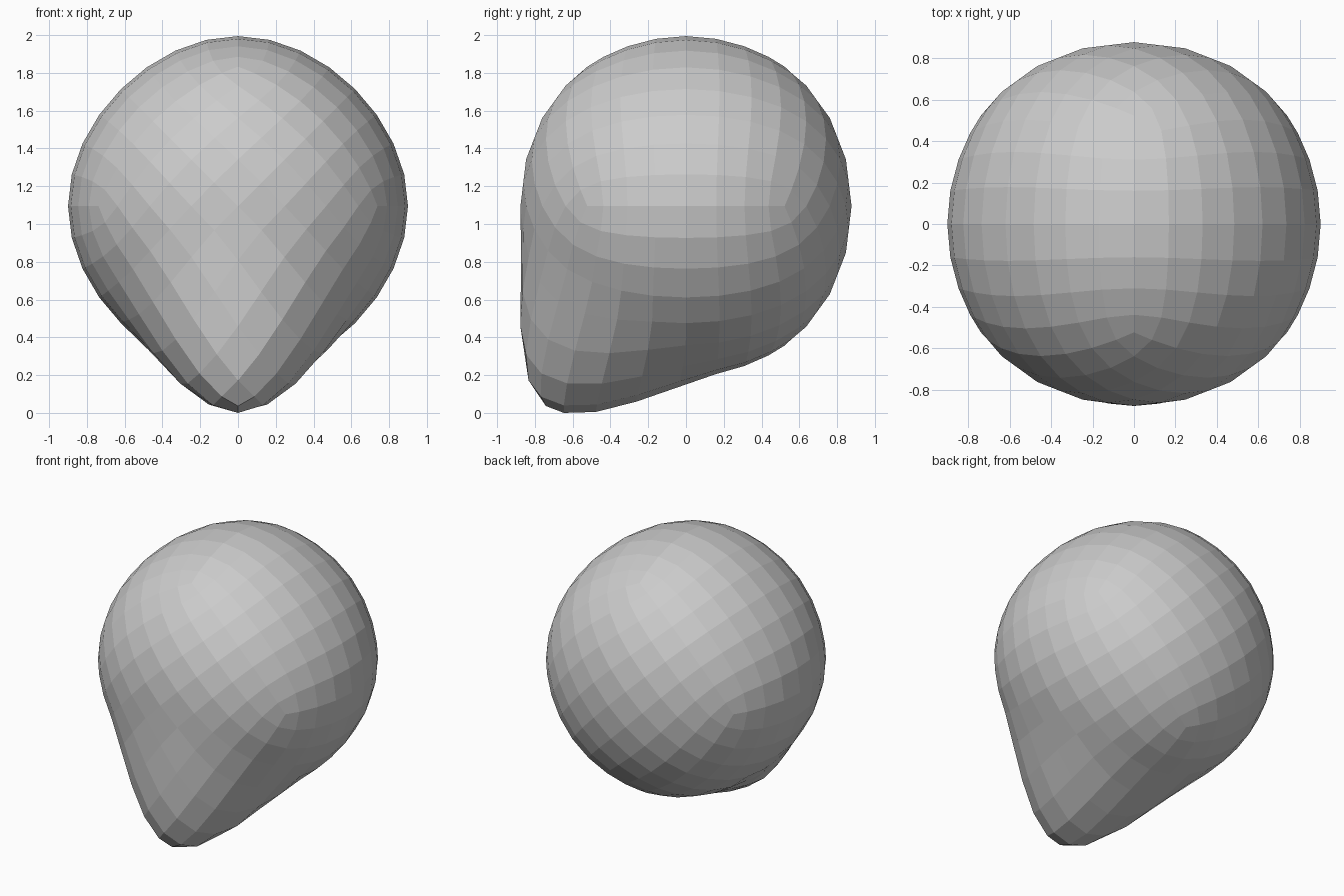
import bpy
from math import radians
from mathutils import Vector, Matrix

if "Cube" in bpy.data.objects:
    bpy.data.objects.remove(bpy.data.objects["Cube"])

# Ball: a cube rounded by subdivision into 8 x 8 quads per side
bpy.ops.mesh.primitive_cube_add(size=2)
head = bpy.context.object
head.name = "head"
sub = head.modifiers.new("round", 'SUBSURF')
sub.levels = 3
bpy.ops.object.modifier_apply(modifier=sub.name)

# Scale to radius 0.9, turn an edge downwards and lift the ball
mesh = head.data
place = (Matrix.Translation((0, 0, 1.1))
         @ Matrix.Rotation(radians(45), 4, 'Y'))
mesh.transform(place)
widest = max(v.co.x for v in mesh.vertices)
mesh.transform(Matrix.Translation((0, 0, 1.1)) @ Matrix.Scale(0.9 / widest, 4)
               @ Matrix.Translation((0, 0, -1.1)))

# Chin: pull the lower front corner down and forward with a smooth falloff
corner = Vector((0, -0.522, 0.362))
pull = Vector((0, -0.22, -0.32))
reach = 0.75
for v in mesh.vertices:
    t = max(0.0, 1 - (v.co - corner).length / reach)
    v.co += pull * (3 * t**2 - 2 * t**3)

# Stand the chin on the ground
lowest = min(v.co.z for v in mesh.vertices)
mesh.transform(Matrix.Translation((0, 0, -lowest)))
bpy.ops.object.shade_flat()
